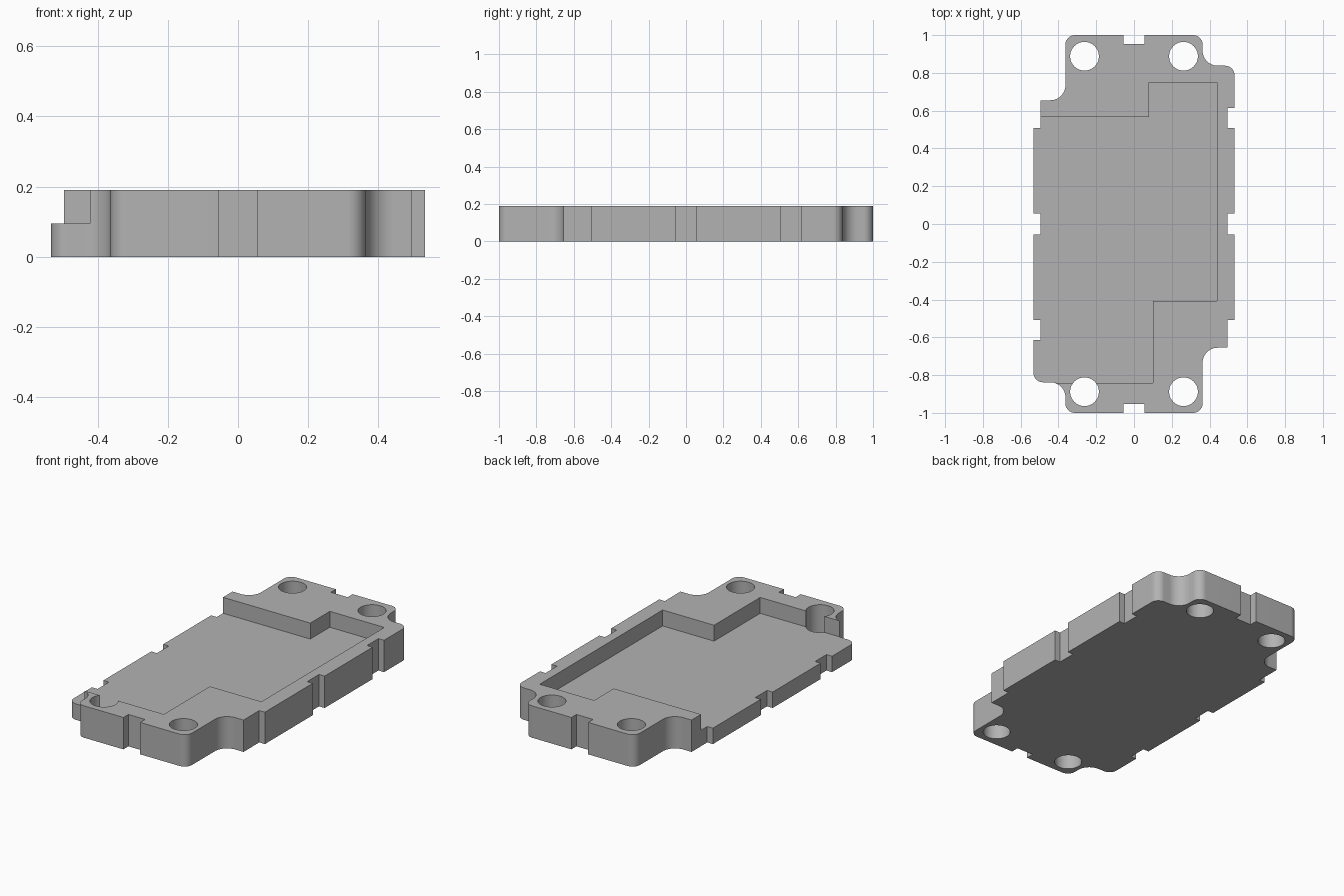
import bpy
import bmesh
import math
from mathutils import Vector

HEIGHT = 0.19
FLOOR = 0.095

cube = bpy.data.objects.get("Cube")
if cube:
    bpy.data.objects.remove(cube, do_unlink=True)

grey = bpy.data.materials.new("plain grey")
grey.use_nodes = True
grey.diffuse_color = (0.45, 0.45, 0.45, 1)
grey.node_tree.nodes["Principled BSDF"].inputs["Base Color"].default_value = grey.diffuse_color


def rounded(corners, steps=12):
    """Replace each right-angled corner (x, y, radius) by an arc."""
    points = []
    count = len(corners)
    for i, (x, y, r) in enumerate(corners):
        p = Vector((x, y))
        if r == 0:
            points.append(p)
            continue
        to_prev = (Vector(corners[i - 1][:2]) - p).normalized()
        to_next = (Vector(corners[(i + 1) % count][:2]) - p).normalized()
        centre = p + (to_prev + to_next) * r
        for k in range(steps + 1):
            a = math.pi / 2 * k / steps
            points.append(centre - to_next * r * math.cos(a) - to_prev * r * math.sin(a))
    return points


def prism(name, points, bottom, top):
    """Extrude a flat outline into a solid."""
    bm = bmesh.new()
    face = bm.faces.new([bm.verts.new((p[0], p[1], bottom)) for p in points])
    side = bmesh.ops.extrude_face_region(bm, geom=[face])
    verts = [g for g in side["geom"] if isinstance(g, bmesh.types.BMVert)]
    bmesh.ops.translate(bm, verts=verts, vec=(0, 0, top - bottom))
    bmesh.ops.recalc_face_normals(bm, faces=bm.faces)
    mesh = bpy.data.meshes.new(name)
    bm.to_mesh(mesh)
    bm.free()
    mesh.materials.append(grey)
    obj = bpy.data.objects.new(name, mesh)
    bpy.context.collection.objects.link(obj)
    return obj


def cut(target, cutter):
    """Subtract a cutter and discard it."""
    cutter.hide_render = True
    mod = target.modifiers.new("cut", "BOOLEAN")
    mod.operation = "DIFFERENCE"
    mod.solver = "EXACT"
    mod.object = cutter
    bpy.ops.object.select_all(action="DESELECT")
    target.select_set(True)
    bpy.context.view_layer.objects.active = target
    bpy.ops.object.modifier_apply(modifier=mod.name)
    bpy.data.objects.remove(cutter, do_unlink=True)


# Tray outline: one half, repeated by a half turn
NECK, SIDE, SLOT = 0.363, 0.532, 0.495
half = [(0.055, 0.953, 0), (0.055, 1, 0), (NECK, 1, 0.05),
        (NECK, 0.838, 0.08), (SIDE, 0.838, 0.05)]
for upper, lower in ((0.615, 0.507), (0.056, -0.056)):
    half += [(SIDE, upper, 0), (SLOT, upper, 0), (SLOT, lower, 0), (SIDE, lower, 0)]
half += [(SIDE, -0.507, 0), (SLOT, -0.507, 0), (SLOT, -0.655, 0),
         (NECK, -0.655, 0.08), (NECK, -1, 0.05), (0.055, -1, 0), (0.055, -0.953, 0)]
outline = rounded(half + [(-x, -y, r) for x, y, r in half])
tray = prism("tray", outline, 0, HEIGHT)

# Stepped recess, open along the right side
recess = [(-0.7, 0.566), (0.08, 0.566), (0.08, 0.75), (0.439, 0.75),
          (0.439, -0.407), (0.10, -0.407), (0.10, -0.841), (-0.7, -0.841)]
cut(tray, prism("recess_cutter", recess, FLOOR, HEIGHT + 0.1))

# Four mounting holes
for sx in (-1, 1):
    for sy in (-1, 1):
        ring = [(sx * 0.262 + 0.076 * math.cos(math.tau * k / 64),
                 sy * 0.888 + 0.076 * math.sin(math.tau * k / 64)) for k in range(64)]
        cut(tray, prism("hole_cutter", ring, -0.1, HEIGHT + 0.1))

bpy.ops.object.shade_smooth_by_angle(angle=math.radians(30))
